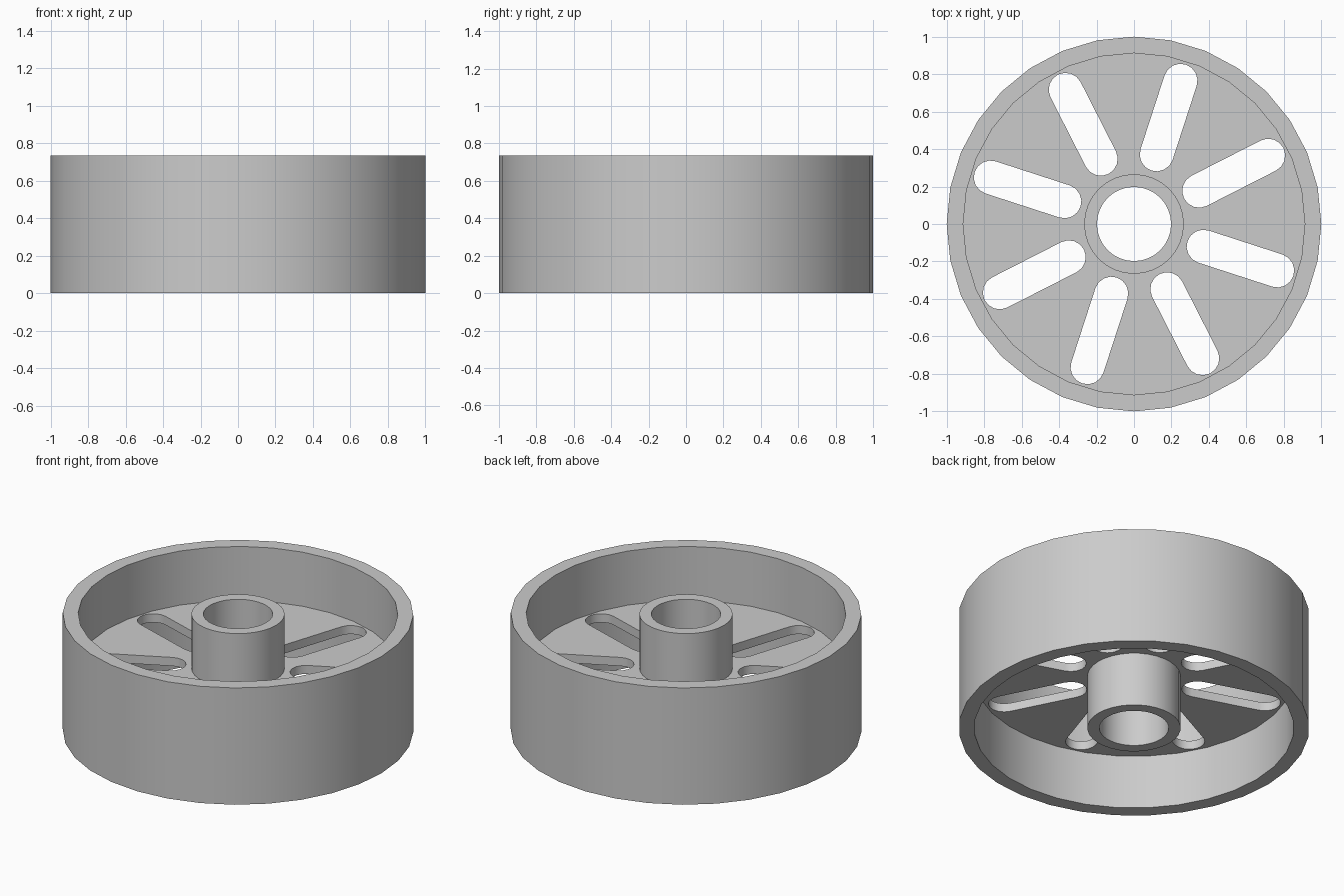
import bpy
import bmesh
from math import pi, cos, sin, radians

cube = bpy.data.objects.get("Cube")
if cube:
    bpy.data.objects.remove(cube, do_unlink=True)

HEIGHT = 0.735
SIDES = 32
WEB_THICKNESS = 0.054
SLOTS = 8

grey = bpy.data.materials.new("plain grey")
grey.use_nodes = True
colour = (0.6, 0.6, 0.6, 1)
grey.diffuse_color = colour
grey.node_tree.nodes["Principled BSDF"].inputs["Base Color"].default_value = colour


def finish(obj):
    obj.data.materials.clear()
    obj.data.materials.append(grey)
    bpy.ops.object.select_all(action="DESELECT")
    obj.select_set(True)
    bpy.context.view_layer.objects.active = obj
    bpy.ops.object.shade_smooth_by_angle(angle=radians(35))


def arc(radius, start, sweep, steps, centre=(0, 0)):
    return [(centre[0] + radius * cos(start + sweep * i / steps),
             centre[1] + radius * sin(start + sweep * i / steps))
            for i in range(steps + 1)]


def circle(radius, sides):
    return arc(radius, 0, 2 * pi, sides)[:-1]


def tube(name, outer, inner, sides):
    """Open-ended ring with a rectangular section, standing on the ground."""
    bm = bmesh.new()
    loops = [[bm.verts.new((x, y, z)) for x, y in circle(r, sides)]
             for r, z in ((outer, 0), (outer, HEIGHT), (inner, HEIGHT), (inner, 0))]
    for a, b in zip(loops, loops[1:] + loops[:1]):
        for i in range(sides):
            j = (i + 1) % sides
            bm.faces.new((a[i], a[j], b[j], b[i]))
    bmesh.ops.recalc_face_normals(bm, faces=bm.faces)
    mesh = bpy.data.meshes.new(name)
    bm.to_mesh(mesh)
    bm.free()
    obj = bpy.data.objects.new(name, mesh)
    bpy.context.collection.objects.link(obj)
    finish(obj)


def slot(angle, near=0.39, far=0.805, radius=0.09):
    """Rounded radial slot outline."""
    outline = []
    for distance, start in ((far, angle - pi / 2), (near, angle + pi / 2)):
        centre = (distance * cos(angle), distance * sin(angle))
        outline += arc(radius, start, pi, 8, centre)
    return outline


# Rim and hub
tube("rim", 1.0, 0.912, SIDES)
tube("hub", 0.266, 0.198, SIDES)

# Slotted web: a filled outline with holes, set into the rim and hub
curve = bpy.data.curves.new("web", "CURVE")
curve.dimensions = "2D"
curve.fill_mode = "BOTH"
curve.extrude = WEB_THICKNESS / 2
outlines = [circle(0.94, SIDES), circle(0.235, SIDES)]
outlines += [slot(radians(27) + 2 * pi * k / SLOTS) for k in range(SLOTS)]
for outline in outlines:
    spline = curve.splines.new("POLY")
    spline.points.add(len(outline) - 1)
    for point, (x, y) in zip(spline.points, outline):
        point.co = (x, y, 0, 1)
    spline.use_cyclic_u = True
web = bpy.data.objects.new("web", curve)
web.location.z = HEIGHT / 2
bpy.context.collection.objects.link(web)
bpy.ops.object.select_all(action="DESELECT")
web.select_set(True)
bpy.context.view_layer.objects.active = web
bpy.ops.object.convert(target="MESH")
web = bpy.context.view_layer.objects.active

# Weld the web's caps to its walls
bm = bmesh.new()
bm.from_mesh(web.data)
bmesh.ops.remove_doubles(bm, verts=bm.verts, dist=0.0005)
bmesh.ops.recalc_face_normals(bm, faces=bm.faces)
bm.to_mesh(web.data)
bm.free()
finish(web)
